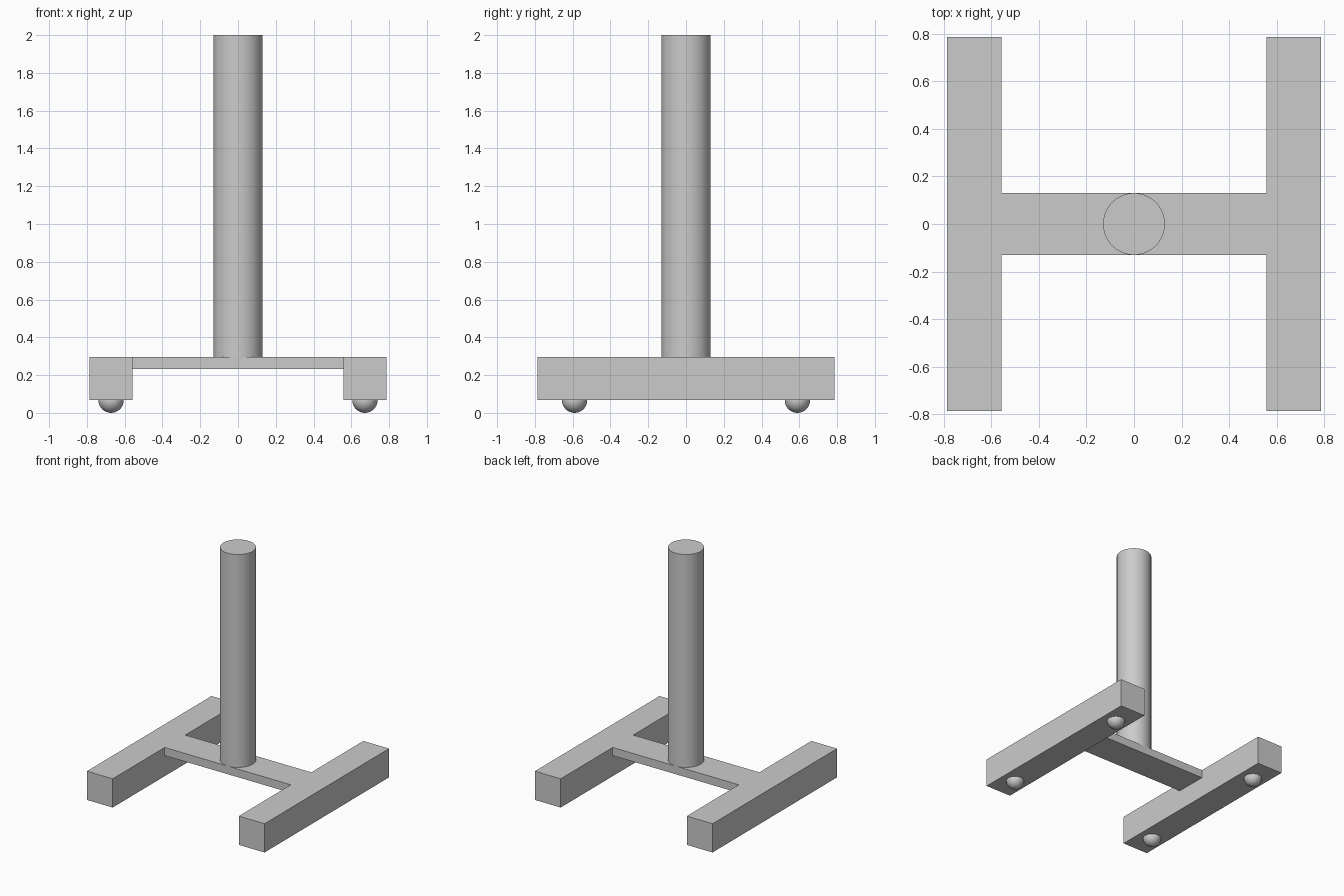
import bpy

if "Cube" in bpy.data.objects:
    bpy.data.objects.remove(bpy.data.objects["Cube"])

RAIL_X, RAIL_W, RAIL_L = 0.672, 0.228, 1.574   # rail centre offset, width, length
RAIL_BOTTOM, DECK = 0.067, 0.297               # underside and top of the base
POST_R, FOOT_R, FOOT_Y = 0.13, 0.067, 0.59


def box(name, size, location):
    bpy.ops.mesh.primitive_cube_add(size=1, location=location)
    obj = bpy.context.object
    obj.name = name
    obj.scale = size
    bpy.ops.object.transform_apply(location=False, rotation=False, scale=True)
    return obj


# Two side rails, each with a pair of round feet
for side, sx in (("left", -1), ("right", 1)):
    box(side + "_rail", (RAIL_W, RAIL_L, DECK - RAIL_BOTTOM),
        (sx * RAIL_X, 0, (DECK + RAIL_BOTTOM) / 2))
    for end, sy in (("front", -1), ("back", 1)):
        bpy.ops.mesh.primitive_uv_sphere_add(
            segments=32, ring_count=16, radius=FOOT_R,
            location=(sx * RAIL_X, sy * FOOT_Y, FOOT_R))
        bpy.context.object.name = f"{end}_{side}_foot"
        bpy.ops.object.shade_smooth()

# Thin crossbar joining the rails, flush with their tops
box("crossbar", (2 * RAIL_X - RAIL_W, 2 * POST_R, 0.065), (0, 0, DECK - 0.0325))

# Upright post
bpy.ops.mesh.primitive_cylinder_add(
    vertices=64, radius=POST_R, depth=2 - DECK, location=(0, 0, (2 + DECK) / 2))
bpy.context.object.name = "post"
bpy.ops.object.shade_smooth_by_angle()
